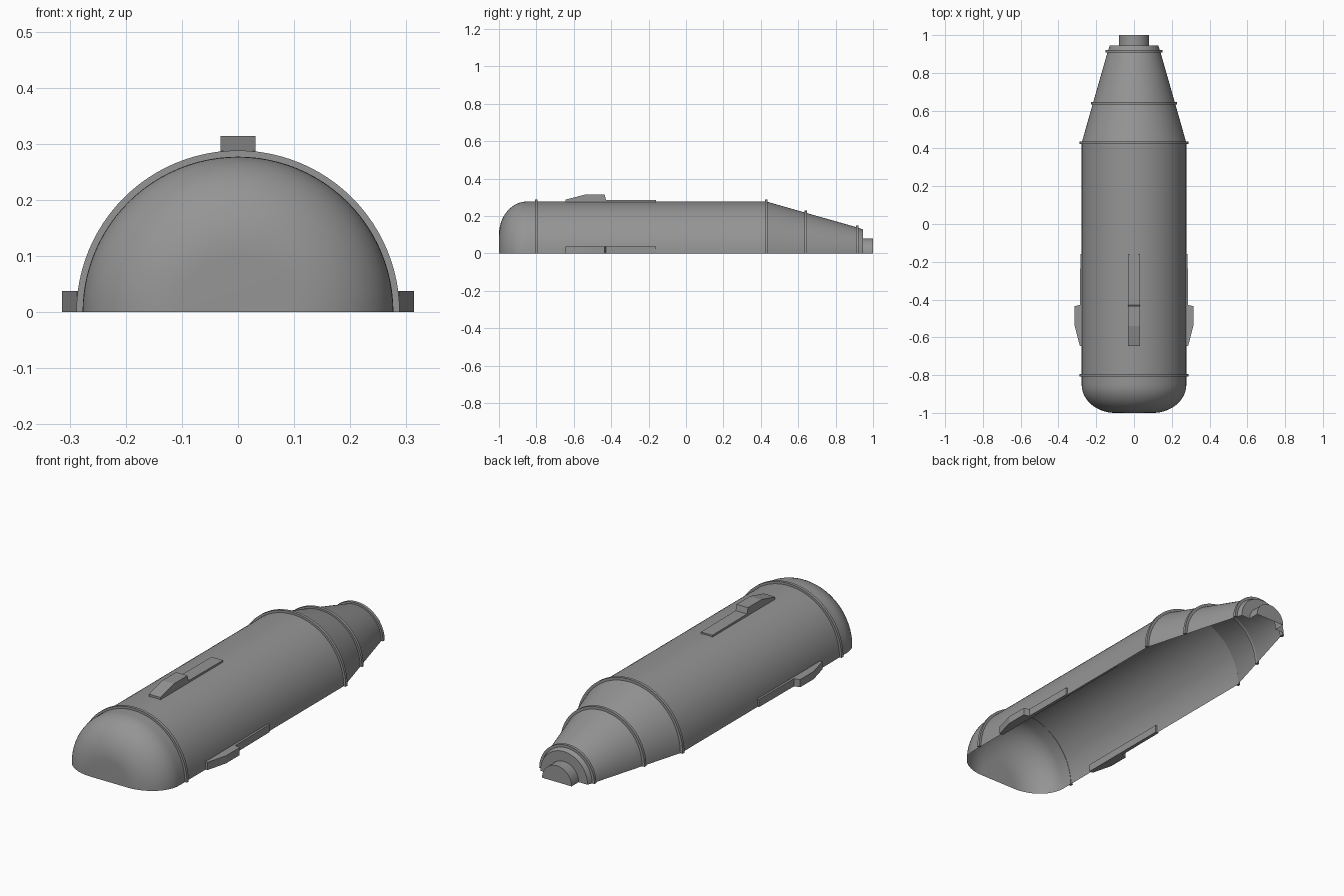
import bpy, bmesh, math
from mathutils import Matrix

cube = bpy.data.objects.get("Cube")
if cube:
    bpy.data.objects.remove(cube)

grey = bpy.data.materials.new("plain grey")
grey.use_nodes = True
colour = (0.3, 0.3, 0.3, 1)
grey.diffuse_color = colour
grey.node_tree.nodes["Principled BSDF"].inputs["Base Color"].default_value = colour

R = 0.277          # body radius
SEGMENTS = 48      # steps round the half circle


def finish(bm, name, smooth=True):
    mesh = bpy.data.meshes.new(name)
    bm.to_mesh(mesh)
    bm.free()
    mesh.materials.append(grey)
    obj = bpy.data.objects.new(name, mesh)
    bpy.context.collection.objects.link(obj)
    if smooth:
        bpy.ops.object.select_all(action="DESELECT")
        obj.select_set(True)
        bpy.context.view_layer.objects.active = obj
        bpy.ops.object.shade_smooth_by_angle(angle=math.radians(30))
    return obj


def half_lathe(name, profile, closed=False):
    """Sweep (y, radius) points over the upper half circle about the y axis."""
    bm = bmesh.new()
    rows = []
    for i in range(SEGMENTS + 1):
        a = math.pi * i / SEGMENTS
        rows.append([bm.verts.new((r * math.cos(a), y, r * math.sin(a))) for y, r in profile])
    n = len(profile)
    for a, b in zip(rows, rows[1:]):
        for j in range(n if closed else n - 1):
            k = (j + 1) % n
            bm.faces.new((a[j], b[j], b[k], a[k]))
    if closed:
        bm.faces.new(rows[0])
        bm.faces.new(rows[-1][::-1])
        bmesh.ops.recalc_face_normals(bm, faces=bm.faces)
    else:
        bmesh.ops.remove_doubles(bm, verts=bm.verts, dist=1e-5)
    return finish(bm, name)


def cone_radius(y):
    return R - max(0, y - 0.43) * 0.285


# Rounded nose and straight body, open underneath
nose = [(-1, 0)]
for i in range(17):
    a = math.pi / 2 * i / 16
    nose.append((-0.85 - 0.15 * math.cos(a), 0.1 + (R - 0.1) * math.sin(a)))
half_lathe("body_shell", nose + [(-0.8, R), (0.43, R)])

# Tapering tail, with an end step and a stub
half_lathe("tail_cone", [(0.43, R), (0.64, cone_radius(0.64)), (0.915, cone_radius(0.915)),
                         (0.945, 0.128), (0.945, 0.08)])
half_lathe("tail_stub", [(0.945, 0.08), (1, 0.08), (1, 0)])

# Raised bands
for name, y in (("nose_band", -0.8), ("shoulder_band", 0.43),
                ("middle_band", 0.64), ("tail_band", 0.915)):
    r, w = cone_radius(y), 0.007
    half_lathe(name, [(y - w, r - 0.002), (y - w, r + 0.011),
                      (y + w, r + 0.011), (y + w, r - 0.002)], closed=True)

# Lugs with a ramp, a block and a long low strip
LUG = [(-0.645, 0.268), (-0.645, 0.287), (-0.54, 0.314), (-0.435, 0.314),
       (-0.428, 0.286), (-0.16, 0.284), (-0.16, 0.268)]


def lug(name, low, high, turn):
    bm = bmesh.new()
    face = bm.faces.new([bm.verts.new((low, y, z)) for y, z in LUG])
    side = bmesh.ops.extrude_face_region(bm, geom=[face])["geom"]
    bmesh.ops.translate(bm, vec=(high - low, 0, 0),
                        verts=[v for v in side if isinstance(v, bmesh.types.BMVert)])
    bmesh.ops.recalc_face_normals(bm, faces=bm.faces)
    bm.transform(Matrix.Rotation(turn, 4, "Y"))
    finish(bm, name, smooth=False)


lug("top_lug", -0.031, 0.031, 0)
lug("left_lug", -0.0375, 0, math.pi / 2)
lug("right_lug", 0, 0.0375, -math.pi / 2)
